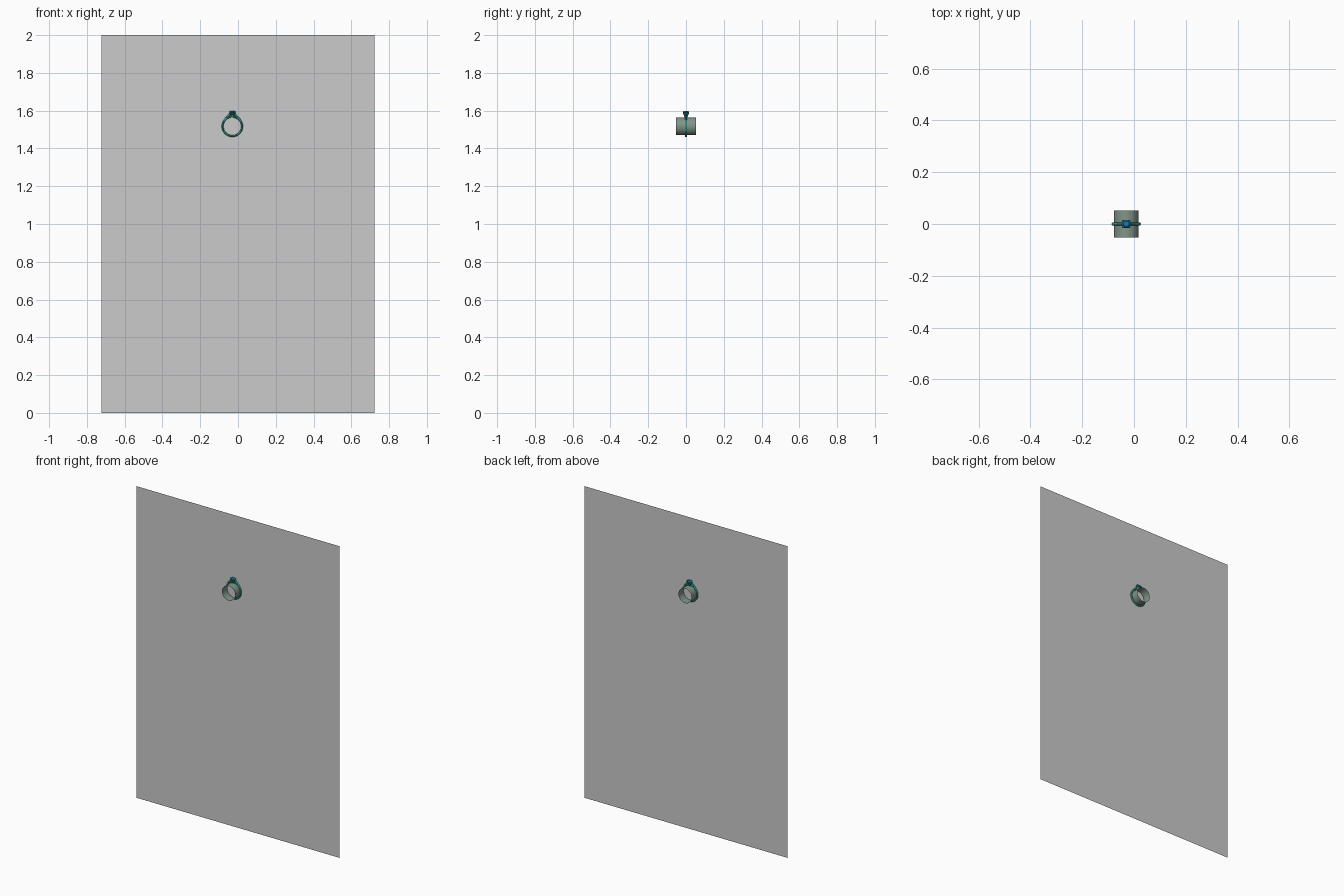
import bpy, bmesh, math
from mathutils import Vector

if "Cube" in bpy.data.objects:
    bpy.data.objects.remove(bpy.data.objects["Cube"])

CX, CZ = -0.03, 1.517   # ring centre
R = 0.0515              # band centre-line radius


def mat(name, rgb):
    m = bpy.data.materials.new(name)
    m.diffuse_color = (*rgb, 1)
    m.use_nodes = True
    m.node_tree.nodes["Principled BSDF"].inputs["Base Color"].default_value = m.diffuse_color
    return m


TEAL = mat("teal_metal", (0.03, 0.30, 0.25))
LINER = mat("liner_green", (0.22, 0.30, 0.25))
BLUE = mat("blue_stone", (0.01, 0.20, 0.45))
GOLD = mat("olive_metal", (0.25, 0.25, 0.05))


def smooth(ob):
    bpy.context.view_layer.objects.active = ob
    ob.select_set(True)
    bpy.ops.object.shade_smooth_by_angle(angle=math.radians(40))
    ob.select_set(False)


def finish(ob, name, m, soft=True):
    ob.name = name
    if m:
        ob.data.materials.append(m)
    if soft:
        smooth(ob)
    return ob


def tube(name, pts, radius, m):
    # round wire through a few points
    cu = bpy.data.curves.new(name, 'CURVE')
    cu.dimensions = '3D'
    cu.bevel_depth = radius
    cu.bevel_resolution = 3
    cu.use_fill_caps = True
    sp = cu.splines.new('BEZIER')
    sp.bezier_points.add(len(pts) - 1)
    for bp, p in zip(sp.bezier_points, pts):
        bp.co = p
        bp.handle_left_type = bp.handle_right_type = 'AUTO'
    cu.materials.append(m)
    ob = bpy.data.objects.new(name, cu)
    bpy.context.collection.objects.link(ob)
    return ob


def lathe(name, profile, sides, m, loc, soft):
    # stacked rings of (radius, height), capped at both ends
    bm = bmesh.new()
    rings = []
    for r, z in profile:
        rings.append([bm.verts.new((r * math.cos(2 * math.pi * (i + .5) / sides),
                                    r * math.sin(2 * math.pi * (i + .5) / sides), z))
                      for i in range(sides)])
    for a, b in zip(rings, rings[1:]):
        for i in range(sides):
            j = (i + 1) % sides
            bm.faces.new((a[i], a[j], b[j], b[i]))
    bm.faces.new(rings[0][::-1])
    bm.faces.new(rings[-1])
    me = bpy.data.meshes.new(name)
    bm.to_mesh(me)
    bm.free()
    ob = bpy.data.objects.new(name, me)
    ob.location = loc
    bpy.context.collection.objects.link(ob)
    return finish(ob, name, m, soft)


# upright backing sheet
bpy.ops.mesh.primitive_plane_add(size=1, location=(0, 0, 1), rotation=(math.pi / 2, 0, 0))
panel = bpy.context.object
panel.scale = (1.445, 2, 1)
finish(panel, "backing_panel", None, False)

# open sleeve inside the ring
bpy.ops.mesh.primitive_cylinder_add(vertices=64, radius=0.047, depth=0.104, end_fill_type='NOTHING',
                                    location=(CX, 0, CZ), rotation=(math.pi / 2, 0, 0))
finish(bpy.context.object, "inner_sleeve", LINER)

# band
bpy.ops.mesh.primitive_torus_add(major_radius=R, minor_radius=0.005, major_segments=72, minor_segments=12,
                                 location=(CX, 0, CZ), rotation=(math.pi / 2, 0, 0))
band = bpy.context.object
band.scale = (1, 1, 1.3)
finish(band, "band", TEAL)

# shoulders rising from the band to the setting
for s, side in ((-1, "left"), (1, "right")):
    pts = [(CX + s * R * math.cos(math.radians(a)), 0, CZ + R * math.sin(math.radians(a)))
           for a in (10, 28)]
    pts += [(CX + s * 0.034, 0, CZ + 0.043), (CX + s * 0.020, 0, CZ + 0.057),
            (CX + s * 0.010, 0, CZ + 0.070)]
    tube(side + "_shoulder", pts, 0.005, TEAL)

# setting cup and collar
lathe("setting_cup", [(0.006, 0.047), (0.008, 0.056), (0.013, 0.068)], 16, GOLD, (CX, 0, CZ), True)
bpy.ops.mesh.primitive_torus_add(major_radius=0.013, minor_radius=0.002, major_segments=32,
                                 minor_segments=8, location=(CX, 0, CZ + 0.066))
finish(bpy.context.object, "setting_collar", TEAL)

# faceted stone
lathe("stone", [(0.002, 0.056), (0.0175, 0.073), (0.0175, 0.075), (0.011, 0.082)], 8, BLUE,
      (CX, 0, CZ), False)

# four claws
for i in range(4):
    d = Vector((math.cos(math.pi / 4 + i * math.pi / 2), math.sin(math.pi / 4 + i * math.pi / 2), 0))
    c = Vector((CX, 0, CZ))
    pts = [c + d * r + Vector((0, 0, z)) for r, z in
           ((0.007, 0.049), (0.014, 0.062), (0.0195, 0.074), (0.0155, 0.081))]
    tube("claw_%d" % (i + 1), pts, 0.0025, TEAL)
